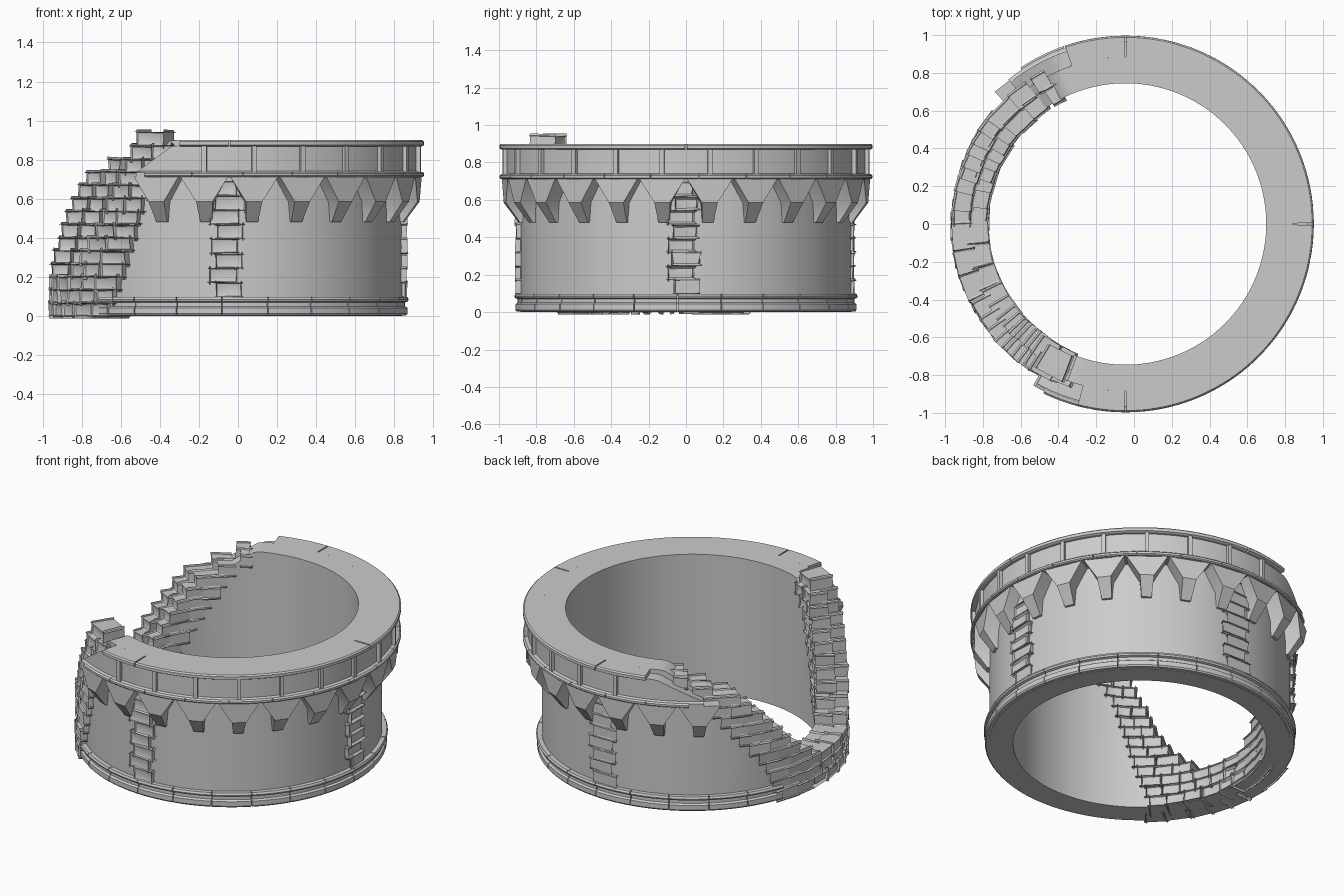
import bpy, bmesh, math, random

if "Cube" in bpy.data.objects:
    bpy.data.objects.remove(bpy.data.objects["Cube"])
random.seed(4)
CX = -0.045          # ring axis sits slightly left of the origin
R_IN, R_WALL = 0.745, 0.885


def polar(a, r, z):
    a = math.radians(a)
    return (CX + r * math.cos(a), r * math.sin(a), z)


def interp(x, table):
    if x <= table[0][0]:
        return table[0][1]
    for (x0, y0), (x1, y1) in zip(table, table[1:]):
        if x <= x1:
            return y0 + (y1 - y0) * (x - x0) / (x1 - x0)
    return table[-1][1]


def finish(bm, name):
    bmesh.ops.recalc_face_normals(bm, faces=bm.faces)
    me = bpy.data.meshes.new(name)
    bm.to_mesh(me)
    bm.free()
    ob = bpy.data.objects.new(name, me)
    bpy.context.collection.objects.link(ob)
    return ob


def sweep(bm, profile, a0, a1, top=None, step=2.25):
    """Revolve a closed (r, z) profile from a0 to a1, clipped below top(angle)."""
    n = max(1, math.ceil((a1 - a0) / step))
    full = abs(a1 - a0 - 360) < 1e-6
    rows = []
    for i in range(n if full else n + 1):
        a = a0 + (a1 - a0) * i / n
        h = top(a) if top else 9
        rows.append([bm.verts.new(polar(a, r, min(z, h))) for r, z in profile])
    m = len(profile)
    for i in range(n):
        p, q = rows[i], rows[(i + 1) % len(rows)]
        for j in range(m):
            k = (j + 1) % m
            bm.faces.new((p[j], p[k], q[k], q[j]))
    if not full:
        bm.faces.new(rows[0])
        bm.faces.new(rows[-1][::-1])


def rect(r0, r1, z0, z1):
    return [(r0, z0), (r1, z0), (r1, z1), (r0, z1)]


def stone(bm, a0, a1, r0, r1, z0, z1, jit=0.006, bev=0.013):
    """Worn block laid in polar coordinates."""
    vs = bmesh.ops.create_cube(bm, size=1)['verts']
    da, dr, dz = (random.uniform(-jit, jit) for _ in range(3))
    for v in vs:
        a = (a1 if v.co.x > 0 else a0) + math.degrees(da + random.uniform(-jit, jit) * .6)
        r = (r1 if v.co.y > 0 else r0) + dr + random.uniform(-jit, jit) * .6
        z = (z1 if v.co.z > 0 else z0) + dz * .5 + random.uniform(-jit, jit) * .5
        v.co = polar(a, r, max(z, 0))
    edges = list({e for v in vs for e in v.link_edges})
    bmesh.ops.bevel(bm, geom=edges, offset=bev, segments=2, profile=0.5, affect='EDGES')


# Broken edge: degrees away from the -x direction at each height
F_OUT = [(.2, 20), (.36, 35), (.5, 43), (.66, 48), (.8, 53), (.94, 58)]
F_IN = [(0, 43), (.35, 52), (.7, 60), (.9, 70)]
B_OUT = [(.2, 0), (.33, 12), (.45, 20), (.58, 28), (.76, 40), (.82, 52), (.9, 62)]
B_IN = [(0, 19), (.26, 24), (.5, 38), (.75, 50), (.9, 66)]


def side(a):
    d = a % 360 - 180
    return abs(d), d > 0


def wall_top(a):
    d, front = side(a)
    return max(.09, interp(d, [(y, x) for x, y in (F_IN if front else B_IN)]))


def band_top(a):
    d, front = side(a)
    return interp(d, [(61, .74), (75, .9)] if front else [(51, .74), (71, .9)])


# Main wall with sloping ruined gap
bm = bmesh.new()
sweep(bm, rect(R_IN, R_WALL, 0, .9), 0, 360, wall_top)
finish(bm, "tower_wall")

# Base moulding in blocks
bm = bmesh.new()
prof = [(.87, .003), (.905, .003), (.912, .012), (.912, .042), (.9, .05), (.9, .07),
        (.914, .075), (.918, .085), (.912, .098), (.87, .098)]
N = 20
for i in range(N):
    a = 223 + 298 * i / N
    sweep(bm, prof, a + .15, a + 298 / N - .15)
finish(bm, "base_moulding")

# Overhanging parapet band with recessed face
bm = bmesh.new()
sweep(bm, [(R_WALL, .71), (.985, .71), (.985, .735), (.967, .742), (.967, .872), (R_WALL, .872)],
      241, 489, band_top)
finish(bm, "parapet_band")

# Top rim, cracked at the quarter points
bm = bmesh.new()
cuts = [255, 270, 360, 450, 469]
for a, b in zip(cuts, cuts[1:]):
    sweep(bm, [(R_WALL, .868), (.985, .868), (.996, .874), (.996, .892), (.988, .9), (R_WALL, .9)],
          a + .25, b - .25)
finish(bm, "parapet_rim")

# Lower lip of the band in blocks
bm = bmesh.new()
for i in range(16):
    sweep(bm, [(.95, .712), (.99, .712), (.997, .718), (.997, .73), (.988, .738), (.95, .738)],
          244 + 15 * i + .15, 259 + 15 * i - .15)
finish(bm, "parapet_lip")

# Upright ribs on the band
bm = bmesh.new()
for k in range(24):
    a = 7.5 + 15 * k
    if not 108 < a < 255:
        sweep(bm, rect(.95, .988, .73, .88), a - .7, a + .7)
finish(bm, "parapet_ribs")

# Corbels flaring out to meet in pointed arches
bm = bmesh.new()
shape = [(-.125, .715, .985), (-.042, .585, .978), (-.03, .48, .9),
         (.03, .48, .9), (.042, .585, .978), (.125, .715, .985)]
for k in range(24):
    a = 7.5 + 15 * k
    if 130 < a < 245:
        continue
    fr = [bm.verts.new(polar(a + math.degrees(t / r), r, z)) for t, z, r in shape]
    bk = [bm.verts.new(polar(a + math.degrees(t / r), .865, z)) for t, z, r in shape]
    for ids in ((0, 1, 4, 5), (1, 2, 3, 4)):
        bm.faces.new([fr[i] for i in ids])
        bm.faces.new([bk[i] for i in ids[::-1]])
    for i in range(6):
        j = (i + 1) % 6
        bm.faces.new((fr[i], fr[j], bk[j], bk[i]))
finish(bm, "corbels")

# Stacked stone strips on the front, right and back
for a, name in ((270, "front"), (0, "right"), (90, "back")):
    bm = bmesh.new()
    for i in range(8):
        w = random.uniform(3.8, 4.8) if i < 7 else 3.2
        s = (-.9 if i % 2 else .9) + a - (.8 if i < 7 else 0)
        stone(bm, s - w, s + w, .86, .903, .1 + .074 * i, .17 + .074 * i, .004, .011)
    finish(bm, name + "_stone_strip")

# Exposed masonry stepping down both sides of the gap
bm = bmesh.new()
H = .067


def course(a0, a1, i):
    for r0, r1, off in ((R_IN - .005, .828, 0), (.822, .908, .5)):
        n = max(1, round((a1 - a0) / 8.5))
        w = (a1 - a0) / n
        edges = [a0] + [a0 + w * (j + random.uniform(-.15, .15)) for j in range(1, n)] + [a1]
        shift = (off - .25) * 4
        for b, c in zip(edges, edges[1:]):
            stone(bm, b + .1 + shift, c - .1 + shift, r0, r1, H * i, H * (i + 1) - .002)


for i in range(13):
    z = H * (i + .5)
    f_in, b_in = interp(z, F_IN) + 3, interp(z, B_IN) + 3
    if i < 3:
        course(180 - b_in, 180 + f_in, i)
    else:
        course(180 + interp(z + H / 2, F_OUT), 180 + f_in, i)
        course(180 - b_in, 180 - interp(z + H / 2, B_OUT), i)
stone(bm, 238, 248, .77, .89, .87, .94)
finish(bm, "broken_masonry")

# Smooth the curves, keep the hard edges
bpy.ops.object.select_all(action='SELECT')
bpy.context.view_layer.objects.active = bpy.context.selected_objects[0]
bpy.ops.object.shade_smooth_by_angle(angle=math.radians(28))
